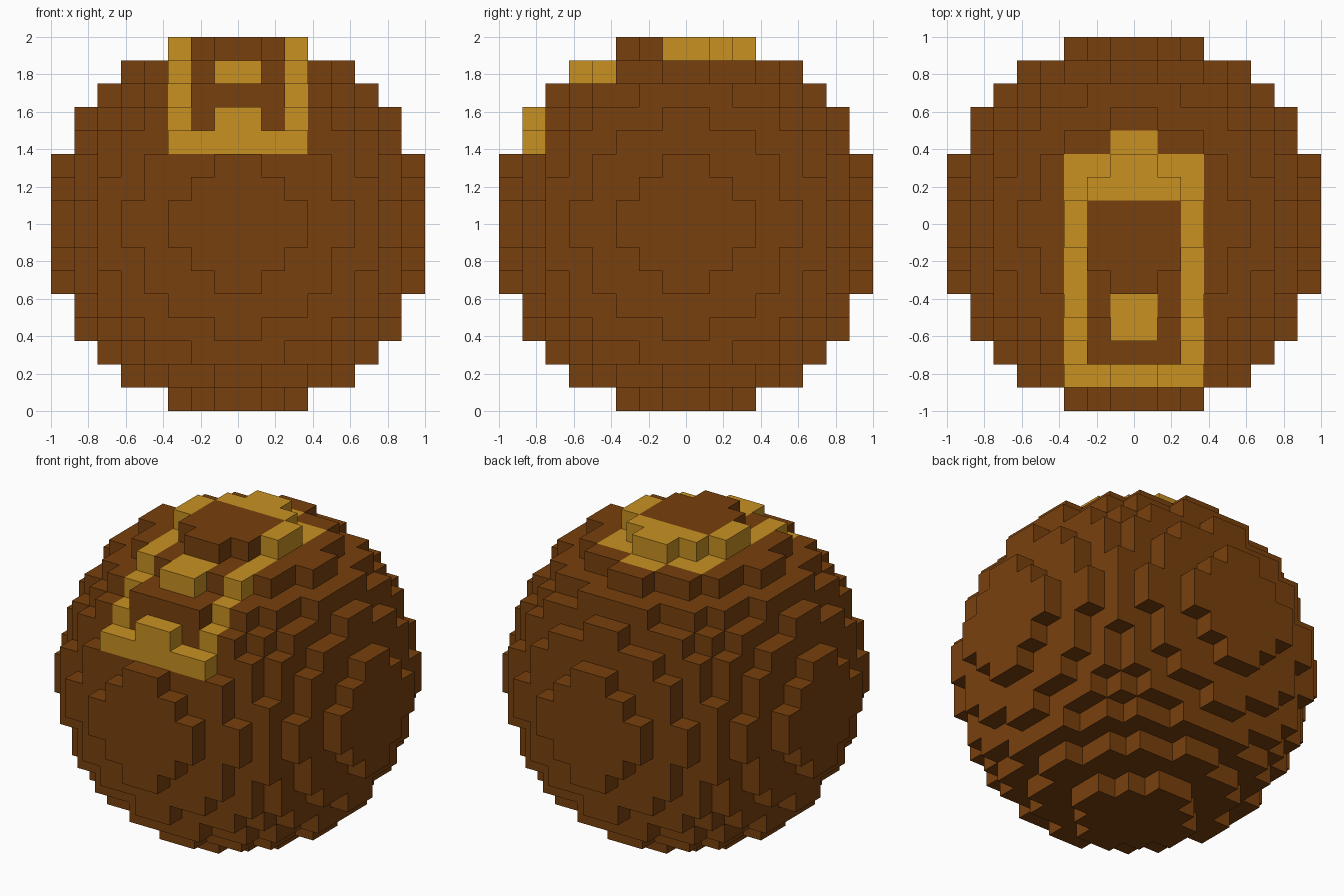
import bpy
import bmesh
from itertools import product
from mathutils import Vector

cube = bpy.data.objects.get("Cube")
if cube:
    bpy.data.objects.remove(cube, do_unlink=True)

RADIUS = 8              # ball radius in blocks
BLOCK = 1 / RADIUS      # block edge length
AXES = [Vector(a) for a in ((1, 0, 0), (0, 1, 0), (0, 0, 1))]


def make_material(name, colour):
    mat = bpy.data.materials.new(name)
    mat.use_nodes = True
    mat.diffuse_color = colour
    bsdf = next(n for n in mat.node_tree.nodes if n.type == 'BSDF_PRINCIPLED')
    bsdf.inputs["Base Color"].default_value = colour
    return mat


def inside(x, y, z):
    """True when the block centred here belongs to the ball."""
    return x * x + y * y + z * z <= RADIUS ** 2


def in_band(x, y):
    """Plan of the gold trim: a long frame with a stud and a rear tab."""
    x = abs(x)
    if x > 2.5:
        return False
    frame = -7 < y < 3 and (x == 2.5 or y == -6.5 or y > 1)
    stud = x == 0.5 and -5 < y < -3
    tab = x == 0.5 and y == 3.5
    return frame or stud or tab


def is_gold(x, y, z):
    """Gold blocks cap their column; the front bar is solid to its base."""
    if z < 3 or not in_band(x, y):
        return False
    return y == -6.5 or not inside(x, y, z + 1)


def build_blocks(name, blocks, mat):
    """Mesh the outward faces of a group of blocks."""
    bm = bmesh.new()
    corners = {}

    def corner(p):
        key = tuple(round(c) for c in p)
        if key not in corners:
            corners[key] = bm.verts.new((Vector(key) + RADIUS * AXES[2]) * BLOCK)
        return corners[key]

    for block in blocks:
        centre = Vector(block)
        for i, side in product(range(3), (-1, 1)):
            normal = AXES[i] * side
            if inside(*(centre + normal)):
                continue
            u, v = AXES[(i + 1) % 3] / 2, AXES[(i + 2) % 3] / 2 * side
            mid = centre + normal / 2
            bm.faces.new([corner(mid + d) for d in (-u - v, u - v, u + v, v - u)])

    mesh = bpy.data.meshes.new(name)
    bm.to_mesh(mesh)
    bm.free()
    mesh.materials.append(mat)
    obj = bpy.data.objects.new(name, mesh)
    bpy.context.collection.objects.link(obj)
    return obj


# Block grid of the ball
steps = [i + 0.5 for i in range(-RADIUS, RADIUS)]
ball = [b for b in product(steps, repeat=3) if inside(*b)]

# Brown ball and the gold trim set into its top and front
brown = make_material("brown", (0.188, 0.051, 0.004, 1))
gold = make_material("gold", (0.578, 0.283, 0.016, 1))
build_blocks("ball_body", [b for b in ball if not is_gold(*b)], brown)
build_blocks("gold_trim", [b for b in ball if is_gold(*b)], gold)
